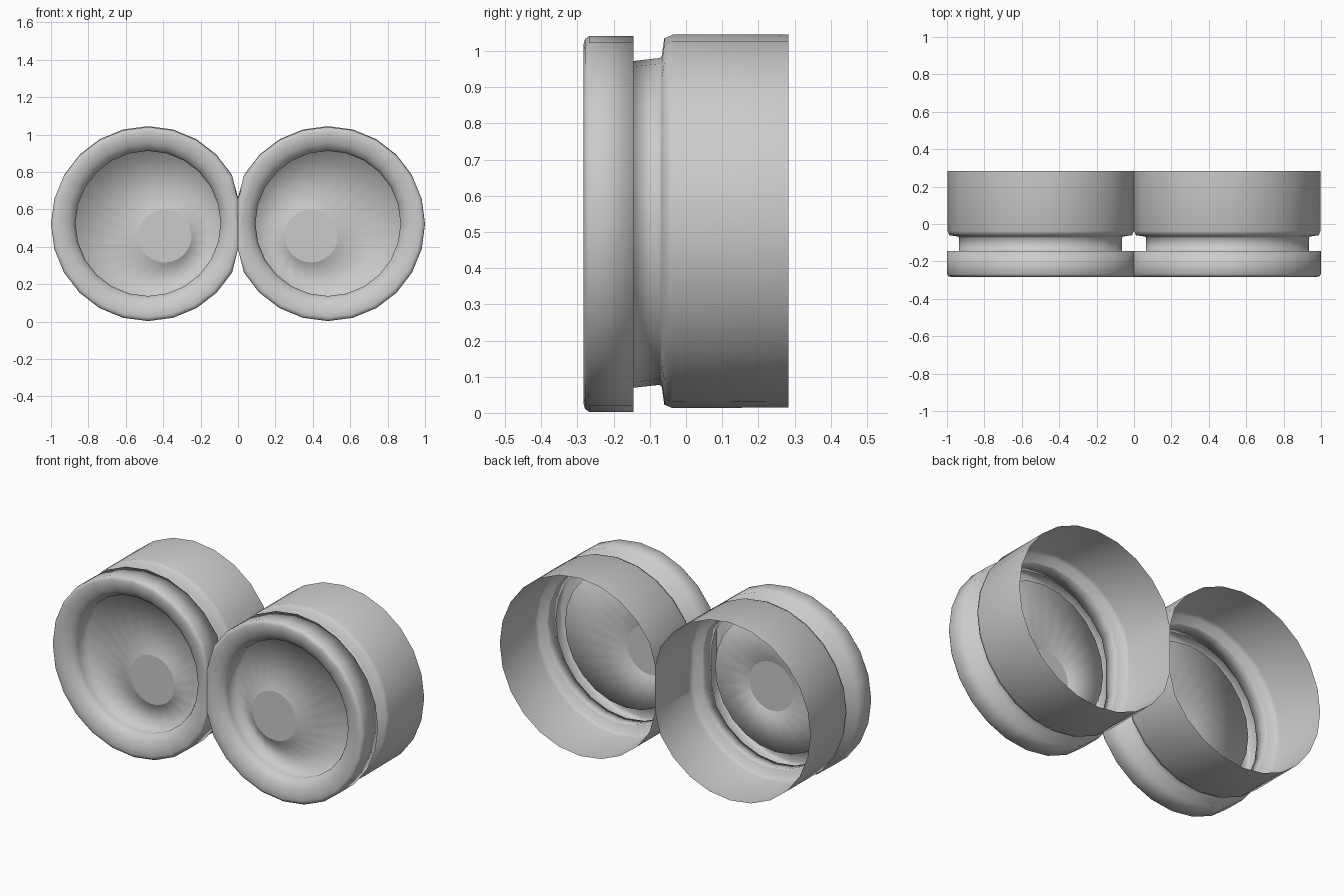
import bpy, bmesh
from math import sin, cos, pi

if "Cube" in bpy.data.objects:
    bpy.data.objects.remove(bpy.data.objects["Cube"])

SIDES = 24
CX = 0.481      # distance of each barrel axis from the middle

grey = bpy.data.materials.new("plain_grey")
grey.use_nodes = True
grey.diffuse_color = (0.6, 0.6, 0.6, 1)
grey.node_tree.nodes["Principled BSDF"].inputs["Base Color"].default_value = (0.6, 0.6, 0.6, 1)


def loop(bm, side, y, r, cz, dx=0, shrink=1):
    """Ring of vertices, flattened against the middle plane, then shrunk."""
    verts = []
    for i in range(SIDES):
        a = 2 * pi * i / SIDES
        x = max(0, CX + dx + r * cos(a))
        x = 0.5 + (x - 0.5) * shrink
        z = cz + r * sin(a) * shrink
        verts.append(bm.verts.new((side * x, y, z)))
    return verts


def shell(name, side, rings):
    """Skin a list of rings, front to back, into an open smooth shell.
    A single ring makes a flat disc facing forward."""
    bm = bmesh.new()
    loops = [loop(bm, side, *ring) for ring in rings]
    faces = []
    for a, b in zip(loops, loops[1:]):
        for i in range(SIDES):
            j = (i + 1) % SIDES
            faces.append(bm.faces.new((a[i], a[j], b[j], b[i])))
    if not faces:
        faces.append(bm.faces.new(loops[0]))
    # Mirrored rings run the other way round
    if side < 0:
        bmesh.ops.reverse_faces(bm, faces=faces)
    for f in faces:
        f.smooth = True
    mesh = bpy.data.meshes.new(name)
    bm.to_mesh(mesh)
    bm.free()
    mesh.materials.append(grey)
    bpy.context.collection.objects.link(bpy.data.objects.new(name, mesh))


# Flat spot on the lens, off-centre towards the middle
SPOT = (-0.225, 0.142, 0.458, -0.09)

# Lens cone, deep inner lip, rounded rim, groove and tube with an open back
BARREL = [
    SPOT,
    (-0.137, 0.391, 0.525),
    (-0.225, 0.388, 0.525),
    (-0.25, 0.4, 0.525),
    (-0.27, 0.43, 0.524),
    (-0.281, 0.465, 0.523),
    (-0.283, 0.497, 0.522),
    (-0.279, 0.511, 0.522),
    (-0.268, 0.519, 0.522),
    (-0.145, 0.519, 0.522),
    (-0.145, 0.519, 0.521, 0, 0.87),
    (-0.073, 0.519, 0.529, 0, 0.87),
    (-0.067, 0.517, 0.529, 0, 0.885),
    (-0.06, 0.517, 0.529, 0, 0.979),
    (-0.037, 0.516, 0.529),
    (0.283, 0.515, 0.53),
]

for label, side in (("left", 1), ("right", -1)):
    shell(label + "_barrel", side, BARREL)
    shell(label + "_lens_spot", side, [SPOT])
